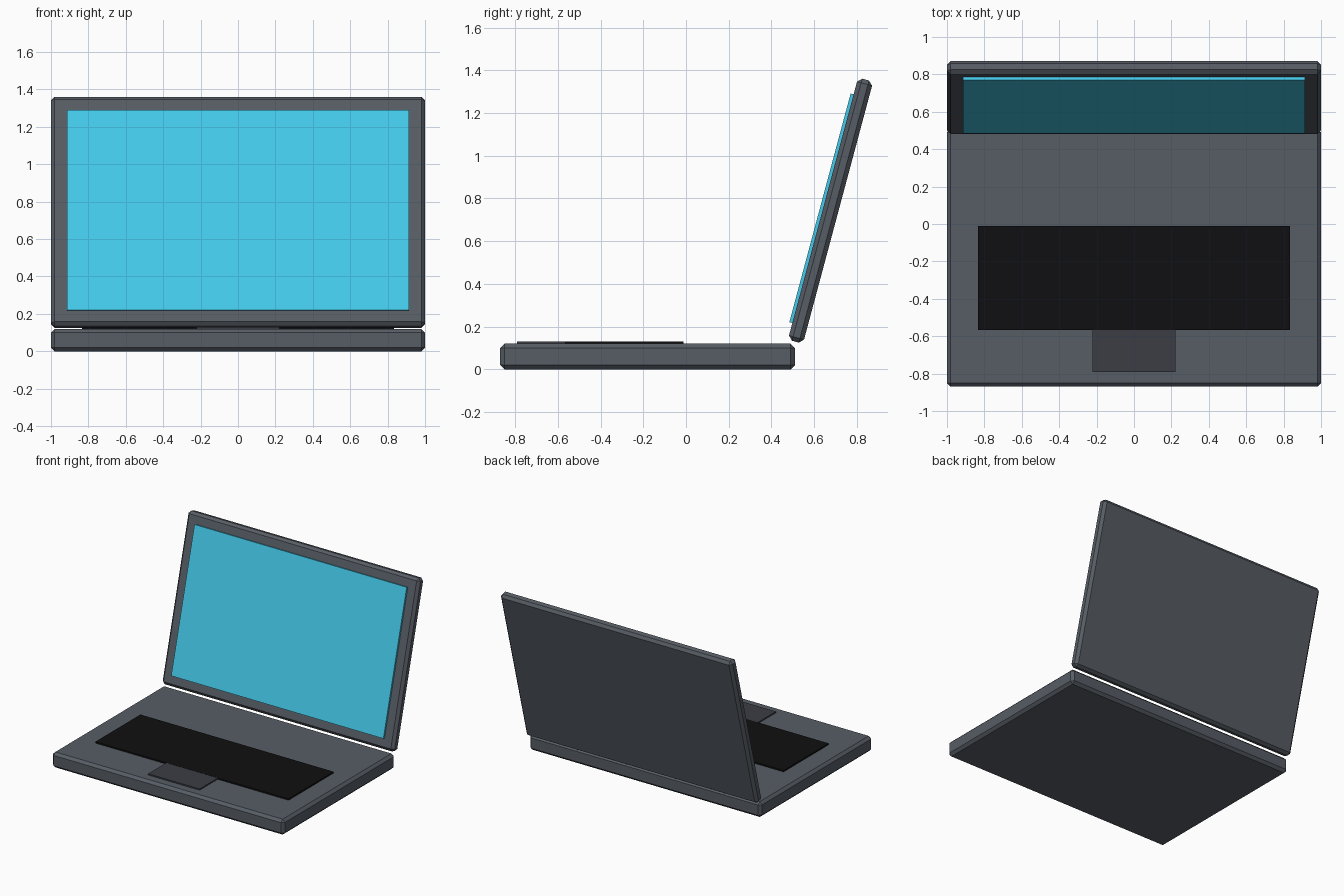
import bpy
from math import radians
from mathutils import Matrix, Vector

if "Cube" in bpy.data.objects:
    bpy.data.objects.remove(bpy.data.objects["Cube"])


def material(name, rgb):
    m = bpy.data.materials.new(name)
    m.diffuse_color = (*rgb, 1)
    m.use_nodes = True
    m.node_tree.nodes["Principled BSDF"].inputs["Base Color"].default_value = m.diffuse_color
    return m


def block(name, lo, hi, mat, bevel=0, frame=Matrix()):
    """Box between two corners, placed in a local frame, with an optional chamfer."""
    lo, hi = Vector(lo), Vector(hi)
    bpy.ops.mesh.primitive_cube_add(size=1)
    ob = bpy.context.object
    ob.name = name
    ob.data.transform(Matrix.Translation((lo + hi) / 2) @ Matrix.Diagonal((*(hi - lo), 1)))
    ob.data.materials.append(mat)
    ob.matrix_world = frame
    if bevel:
        mod = ob.modifiers.new("chamfer", 'BEVEL')
        mod.width = bevel
        mod.segments = 1
    return ob


shell = material("shell_grey", (0.095, 0.11, 0.13))
black = material("key_black", (0.005, 0.005, 0.006))
pad = material("pad_grey", (0.045, 0.048, 0.058))
cyan = material("screen_cyan", (0.06, 0.6, 0.84))

# Base with keyboard and touchpad
block("base", (-1, -0.87, 0), (1, 0.51, 0.12), shell, 0.02)
block("keyboard", (-0.833, -0.567, 0.115), (0.833, -0.012, 0.131), black)
block("touchpad", (-0.222, -0.79, 0.115), (0.222, -0.52, 0.130), pad)

# Lid leaning back 15 degrees, with the raised screen panel on its front
lean = Matrix.Translation((0, 0.6765, 0.743)) @ Matrix.Rotation(radians(-15), 4, 'X')
block("lid", (-1, -0.0365, -0.635), (1, 0.0365, 0.635), shell, 0.02, lean)
block("screen", (-0.915, -0.051, -0.554), (0.915, -0.03, 0.554), cyan, 0, lean)
